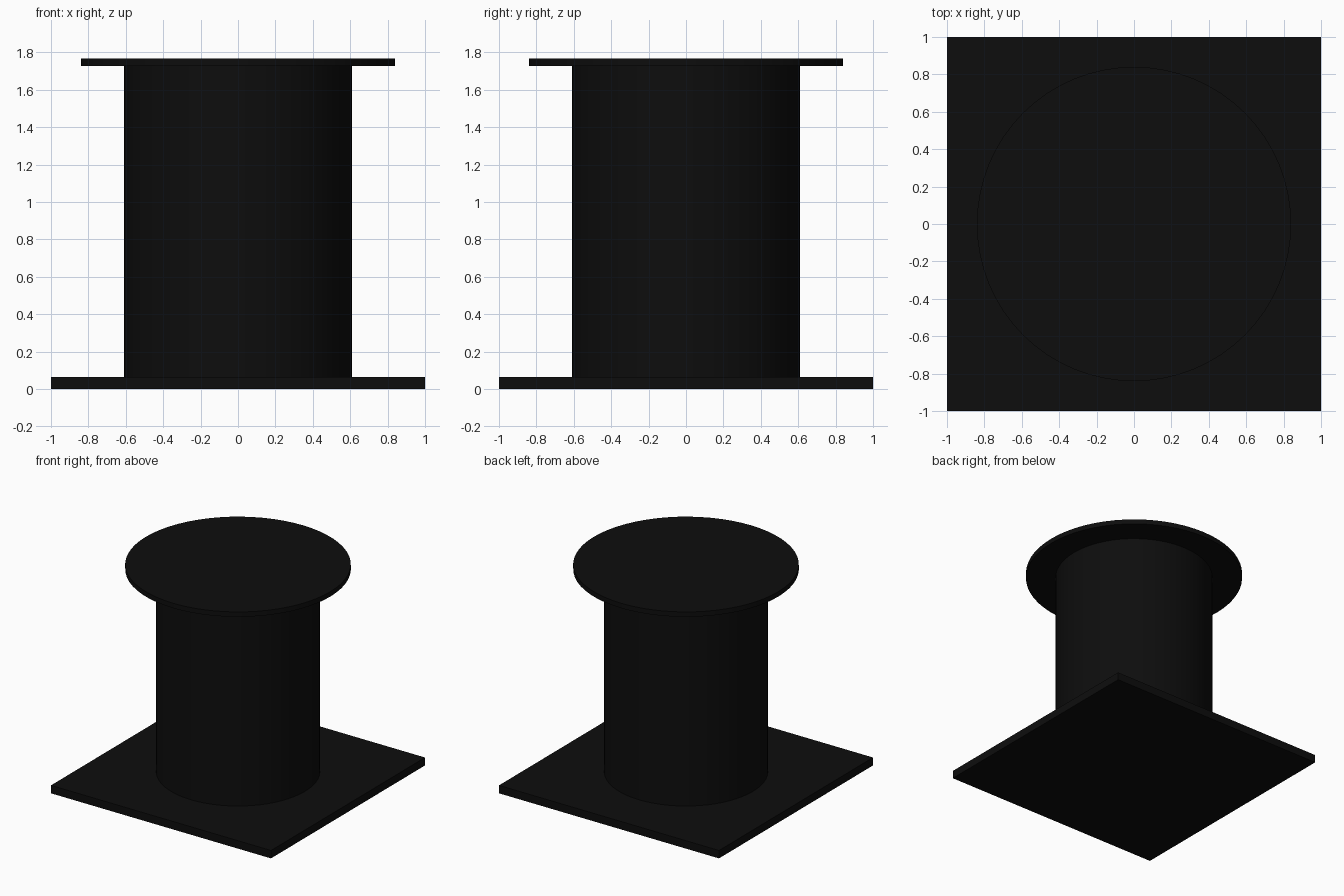
import bpy
import math

cube = bpy.data.objects.get("Cube")
if cube:
    bpy.data.objects.remove(cube, do_unlink=True)

# One near-black finish for every part
black = bpy.data.materials.new("black")
black.use_nodes = True
color = (0.004, 0.004, 0.004, 1)
black.diffuse_color = color
black.node_tree.nodes["Principled BSDF"].inputs["Base Color"].default_value = color

BASE_TOP = 0.065
CAP_BOTTOM = 1.727
CAP_TOP = 1.767


def finish(name):
    obj = bpy.context.object
    obj.name = name
    obj.data.materials.append(black)
    return obj


def disc(name, radius, bottom, top):
    bpy.ops.mesh.primitive_cylinder_add(
        vertices=64, radius=radius, depth=top - bottom,
        location=(0, 0, (bottom + top) / 2))
    obj = finish(name)
    bpy.ops.object.shade_smooth_by_angle(angle=math.radians(30))
    return obj


# Square base plate
bpy.ops.mesh.primitive_cube_add(size=1, location=(0, 0, BASE_TOP / 2))
base = finish("base_plate")
base.scale = (2, 2, BASE_TOP)
bpy.ops.object.transform_apply(location=False, rotation=False, scale=True)

# Round column and the thin overhanging cap
disc("column", 0.61, BASE_TOP, CAP_BOTTOM)
disc("cap", 0.84, CAP_BOTTOM, CAP_TOP)
